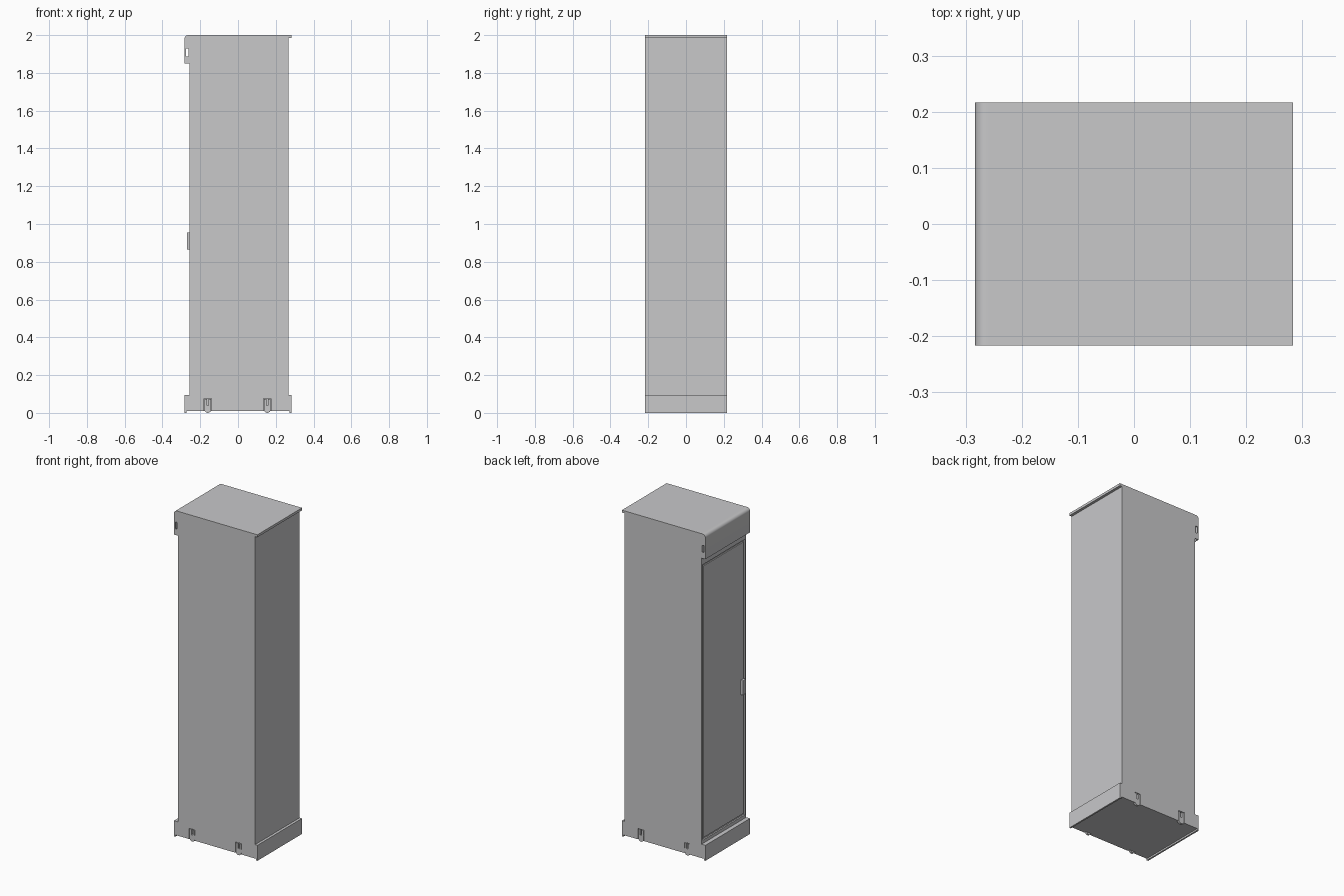
import bpy, bmesh, math

if "Cube" in bpy.data.objects:
    bpy.data.objects.remove(bpy.data.objects["Cube"], do_unlink=True)

W, D = 0.283, 0.2165          # half width and half depth
BACK, FRONT = 0.267, -0.257   # cabinet walls along x (door side is FRONT)

grey = bpy.data.materials.new("light grey metal")
grey.use_nodes = True
grey.diffuse_color = (0.58, 0.58, 0.59, 1)
grey.node_tree.nodes["Principled BSDF"].inputs["Base Color"].default_value = (0.58, 0.58, 0.59, 1)


def extrude(name, outline, y0, y1):
    """Extrude an xz outline along y."""
    bm = bmesh.new()
    face = bm.faces.new([bm.verts.new((x, y0, z)) for x, z in outline])
    moved = bmesh.ops.extrude_face_region(bm, geom=[face])["geom"]
    verts = [v for v in moved if isinstance(v, bmesh.types.BMVert)]
    bmesh.ops.translate(bm, verts=verts, vec=(0, y1 - y0, 0))
    bmesh.ops.recalc_face_normals(bm, faces=bm.faces)
    mesh = bpy.data.meshes.new(name)
    bm.to_mesh(mesh)
    bm.free()
    mesh.materials.append(grey)
    obj = bpy.data.objects.new(name, mesh)
    bpy.context.collection.objects.link(obj)
    return obj


def box(name, x0, x1, y0, y1, z0, z1):
    return extrude(name, [(x0, z0), (x1, z0), (x1, z1), (x0, z1)], y0, y1)


def disc(name, x, z, r, y0, y1, n=24):
    ring = [(x + r * math.cos(2 * math.pi * i / n), z + r * math.sin(2 * math.pi * i / n))
            for i in range(n)]
    return extrude(name, ring, y0, y1)


def cut(target, cutter):
    cutter.hide_render = True
    mod = target.modifiers.new("cut", "BOOLEAN")
    mod.operation, mod.solver, mod.object = "DIFFERENCE", "EXACT", cutter
    bpy.context.view_layer.objects.active = target
    bpy.ops.object.modifier_apply(modifier=mod.name)
    bpy.data.objects.remove(cutter, do_unlink=True)


def smooth(obj):
    bpy.ops.object.select_all(action="DESELECT")
    obj.select_set(True)
    bpy.context.view_layer.objects.active = obj
    bpy.ops.object.shade_smooth_by_angle(angle=math.radians(30))


# Cabinet with a shallow door opening
cabinet = box("cabinet", FRONT, BACK, -D, D, 0.095, 1.985)
cut(cabinet, box("door_cutter", FRONT - 0.02, FRONT + 0.009, -0.205, 0.205, 0.115, 1.805))
box("door", FRONT + 0.002, FRONT + 0.012, -0.193, 0.193, 0.127, 1.793)
handle = box("door_handle", FRONT - 0.013, FRONT + 0.004, -0.197, -0.165, 0.865, 0.955)
bevel = handle.modifiers.new("bevel", "BEVEL")
bevel.width, bevel.segments = 0.003, 2

# Lid with a small overhang at the back
box("lid", FRONT, W, -D, D, 1.985, 2.0)

# Hollow hood over the door, with a rounded top edge and slotted cheeks
r = 0.02
arc = [(-W + r - r * math.sin(a), 2 - r + r * math.cos(a))
       for a in [math.pi / 2 * i / 8 for i in range(9)]]
hood = extrude("hood", [(FRONT, 2.0)] + arc + [(-W, 1.85), (FRONT, 1.85)], -D, D)
cut(hood, box("cavity_cutter", -W + 0.004, FRONT + 0.01, -D + 0.005, D - 0.005, 1.8, 1.975))
cut(hood, box("slot_cutter", -0.274, -0.261, -0.3, 0.3, 1.888, 1.93))
smooth(hood)

# Plinth with skirts that reach the floor at both ends
plinth = box("plinth", -W, W, -D, D, 0.01, 0.095)
box("front_skirt", -W, -W + 0.01, -D, D, 0, 0.01)
box("back_skirt", W - 0.01, W, -D, D, 0, 0.01)

# Four feet set in keyhole pockets on the two sides
for side, label in ((-1, "right"), (1, "left")):
    outer, inner = side * D, side * (D - 0.014)
    for x, end in ((-0.16, "front"), (0.155, "back")):
        name = f"{label}_{end}"
        lo, hi = sorted((inner, outer + side * 0.01))
        cut(plinth, box("pocket_cutter", x - 0.02, x + 0.02, lo, hi, 0, 0.076))
        lo, hi = sorted((inner, outer - side * 0.001))
        smooth(disc(name + "_foot", x, 0.018, 0.018, lo, hi))
        box(name + "_foot_stem", x - 0.018, x + 0.018, lo, hi, 0.018, 0.04)
        for s in (-1, 1):
            box(name + "_foot_prong", x + s * 0.011 - 0.006, x + s * 0.011 + 0.006,
                lo, hi, 0.04, 0.073)
